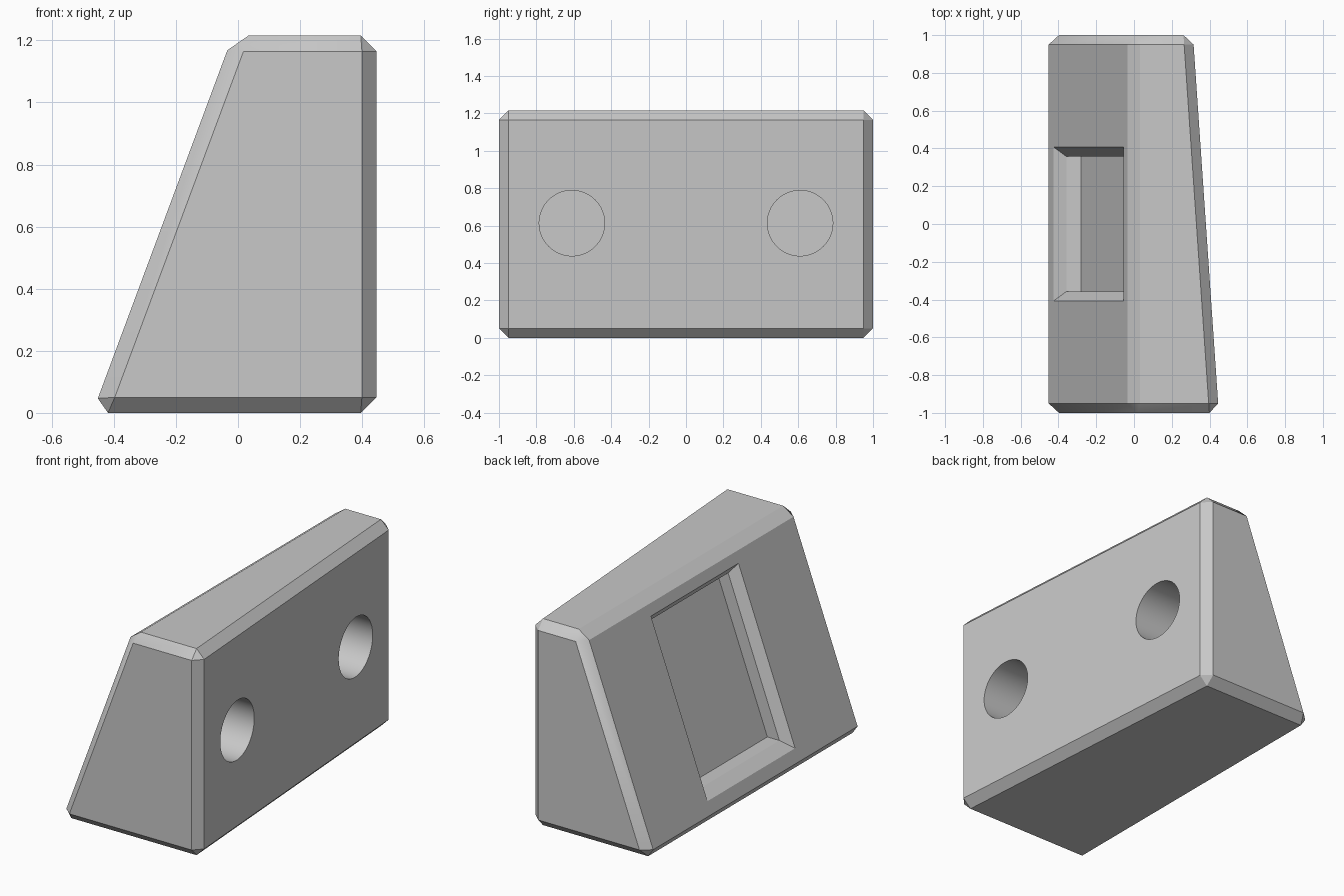
import bpy, bmesh, math
from mathutils import Matrix

cube = bpy.data.objects.get("Cube")
if cube:
    bpy.data.objects.remove(cube, do_unlink=True)

GREY = (0.58, 0.58, 0.58, 1.0)
HEIGHT, BEVEL = 1.215, 0.05
POCKET_Y, POCKET_LOW, POCKET_HIGH, POCKET_DEPTH = 0.357, 0.165, 1.061, 0.128

mat = bpy.data.materials.new("plain_grey")
mat.use_nodes = True
mat.diffuse_color = GREY
mat.node_tree.nodes["Principled BSDF"].inputs["Base Color"].default_value = GREY


def slope_x(z):
    """x of the sloping face at height z"""
    return -0.469 + 0.372 * z


def make_object(name, bm):
    bmesh.ops.recalc_face_normals(bm, faces=bm.faces)
    mesh = bpy.data.meshes.new(name)
    bm.to_mesh(mesh)
    bm.free()
    mesh.materials.append(mat)
    obj = bpy.data.objects.new(name, mesh)
    bpy.context.collection.objects.link(obj)
    return obj


def loft(name, rings):
    """closed solid through matching rings of points"""
    bm = bmesh.new()
    loops = [[bm.verts.new(p) for p in ring] for ring in rings]
    for a, b in zip(loops, loops[1:]):
        for i in range(len(a)):
            j = (i + 1) % len(a)
            bm.faces.new((a[i], a[j], b[j], b[i]))
    bm.faces.new(loops[0])
    bm.faces.new(loops[-1])
    return make_object(name, bm)


# Wedge block: sloping on one side, tapered in plan on the other
def block_ring(y, right_x):
    return [(slope_x(0), y, 0), (right_x, y, 0),
            (right_x, y, HEIGHT), (slope_x(HEIGHT), y, HEIGHT)]


block = loft("wedge_block", [block_ring(-1, 0.449), block_ring(1, 0.312)])
bevel = block.modifiers.new("edge_chamfer", "BEVEL")
bevel.width = BEVEL
bevel.segments = 1
bevel.limit_method = "NONE"


# Pocket parallel to the slope, with a chamfered rim
def pocket_ring(offset):
    grow = max(0, BEVEL - offset)
    y, low, high = POCKET_Y + grow, POCKET_LOW - grow * 0.94, POCKET_HIGH + grow * 0.94
    return [(slope_x(z) + offset, s * y, z)
            for s, z in ((-1, low), (1, low), (1, high), (-1, high))]


cutters = [loft("pocket_cutter", [pocket_ring(d) for d in (-0.02, BEVEL, POCKET_DEPTH)])]

# Two round blind holes in the tapered side
for side in (-1, 1):
    bm = bmesh.new()
    bmesh.ops.create_cone(
        bm, cap_ends=True, segments=64, radius1=0.175, radius2=0.175, depth=0.62,
        matrix=Matrix.Translation((0.29, side * 0.61, 0.613))
        @ Matrix.Rotation(math.pi / 2, 4, "Y"))
    cutters.append(make_object("hole_cutter", bm))

for cutter in cutters:
    cutter.hide_render = True
    cut = block.modifiers.new(cutter.name, "BOOLEAN")
    cut.operation = "DIFFERENCE"
    cut.solver = "EXACT"
    cut.object = cutter

# Bake the cuts, drop the cutters, smooth only the hole walls
bpy.ops.object.select_all(action="DESELECT")
block.select_set(True)
bpy.context.view_layer.objects.active = block
for name in [m.name for m in block.modifiers]:
    bpy.ops.object.modifier_apply(modifier=name)
for cutter in cutters:
    bpy.data.objects.remove(cutter, do_unlink=True)
bpy.ops.object.shade_smooth_by_angle(angle=math.radians(30))
